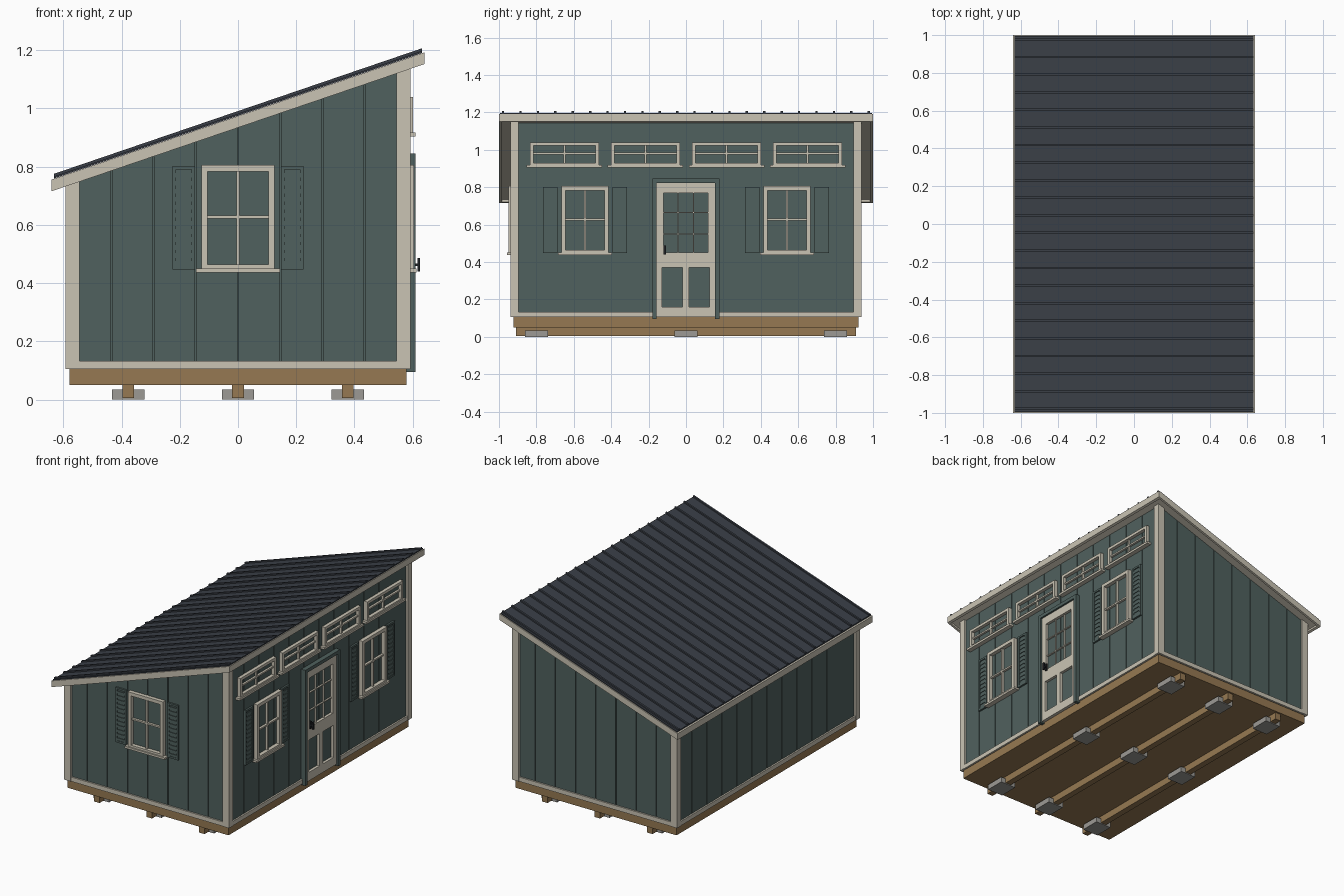
import bpy, bmesh

if "Cube" in bpy.data.objects:
    bpy.data.objects.remove(bpy.data.objects["Cube"])

SLOPE = 0.341                     # roof rise per unit of x
def srgb(r, g, b):
    f = lambda c: (c / 255 / 12.92) if c < 11 else ((c / 255 + 0.055) / 1.055) ** 2.4
    return (f(r), f(g), f(b), 1)

def material(name, *rgb):
    m = bpy.data.materials.new(name)
    m.diffuse_color = srgb(*rgb)
    m.use_nodes = True
    m.node_tree.nodes["Principled BSDF"].inputs["Base Color"].default_value = m.diffuse_color
    return m

GREEN = material("wall green", 80, 97, 94)
CREAM = material("trim cream", 202, 196, 180)
ROOF = material("roof charcoal", 58, 63, 71)
WOOD = material("timber brown", 150, 121, 82)
STONE = material("block grey", 156, 154, 149)
BLACK = material("handle black", 32, 34, 38)

def prisms(name, mat, parts):
    """Each part is (xz outline, y0, y1): an outline extruded along y."""
    bm = bmesh.new()
    for outline, y0, y1 in parts:
        a = [bm.verts.new((x, y0, z)) for x, z in outline]
        b = [bm.verts.new((x, y1, z)) for x, z in outline]
        bm.faces.new(a)
        bm.faces.new(b[::-1])
        for i in range(len(a)):
            j = (i + 1) % len(a)
            bm.faces.new((a[j], a[i], b[i], b[j]))
    bmesh.ops.recalc_face_normals(bm, faces=bm.faces)
    me = bpy.data.meshes.new(name)
    bm.to_mesh(me)
    bm.free()
    me.materials.append(mat)
    ob = bpy.data.objects.new(name, me)
    bpy.context.collection.objects.link(ob)
    return ob

def box(x0, x1, y0, y1, z0, z1):
    return ([(x0, z0), (x1, z0), (x1, z1), (x0, z1)], y0, y1)

def under_roof(x0, x1, y0, y1, z0, top=0.95):
    """Box whose top follows the roof slope."""
    return ([(x0, z0), (x1, z0), (x1, top + SLOPE * x1), (x0, top + SLOPE * x0)], y0, y1)

def sloped(x0, x1, y0, y1, lo, hi):
    """Sloping slab; lo and hi are heights at x = 0."""
    return ([(x0, lo + SLOPE * x0), (x1, lo + SLOPE * x1),
             (x1, hi + SLOPE * x1), (x0, hi + SLOPE * x0)], y0, y1)

def on_wall(side, u0, u1, z0, z1, d0, d1):
    """Box on the front or right wall; d is the distance out from that wall."""
    if side == "front":
        return box(u0, u1, -WY - d1, -WY - d0, z0, z1)
    return box(WX + d0, WX + d1, u0, u1, z0, z1)

WX, WY = 0.58, 0.925              # outer wall planes
BASE = 0.105                      # underside of the walls

# Foundation blocks, skids and floor frame
SKIDS = (-0.377, 0, 0.377)
prisms("foundation_blocks", STONE, [box(x - 0.055, x + 0.055, y - 0.062, y + 0.062, 0, 0.034)
                                    for x in SKIDS for y in (-0.8, 0, 0.8)])
prisms("skids", WOOD, [box(x - 0.02, x + 0.02, -0.91, 0.91, 0.005, 0.05) for x in SKIDS])
prisms("floor_frame", WOOD, [box(-0.578, 0.578, -0.922, 0.922, 0.05, BASE)])

# Walls: a core with boards separated by narrow grooves
prisms("wall_core", GREEN, [under_roof(-0.574, 0.574, -0.919, 0.919, BASE)])
def boards(half, count):
    step = 2 * half / count
    return [(-half + i * step + 0.002, -half + (i + 1) * step - 0.002) for i in range(count)]
prisms("end_wall_boards", GREEN, [under_roof(a, b, y, y + 0.007, BASE)
                                  for a, b in boards(WX, 8) for y in (-WY, WY - 0.007)])
prisms("side_wall_boards", GREEN, [under_roof(x, x + 0.007, a, b, BASE)
                                   for a, b in boards(WY, 12) for x in (-WX, WX - 0.007)])

# Corner posts and base trim
prisms("corner_trim", CREAM, [under_roof(x, x + 0.047, y, y + 0.042, BASE)
                              for x in (-0.592, 0.545) for y in (-0.937, 0.895)])
prisms("base_trim", CREAM,
       [box(-0.55, 0.55, y, y + 0.012, BASE, 0.133) for y in (-0.935, 0.923)] +
       [box(-0.59, -0.578, -0.9, 0.9, BASE, 0.133)] +
       [box(0.578, 0.59, a, b, BASE, 0.133) for a, b in ((-0.9, -0.17), (0.17, 0.9))])

# Roof: soffit, fascia boards, metal sheet and ribs
prisms("soffit", CREAM, [sloped(-0.63, 0.63, -0.99, 0.99, 0.946, 0.974)])
prisms("rake_boards", CREAM, [sloped(-0.64, 0.64, y, y + 0.015, 0.934, 0.974) for y in (-1, 0.985)])
prisms("eave_boards", CREAM, [sloped(x, x + 0.015, -0.985, 0.985, 0.934, 0.974) for x in (-0.64, 0.625)])
prisms("roof_sheet", ROOF, [sloped(-0.632, 0.632, -0.995, 0.995, 0.975, 0.982)])
prisms("roof_ribs", ROOF, [sloped(-0.632, 0.632, y - 0.006, y + 0.006, 0.98, 0.991)
                           for y in (-0.978 + 0.0931 * i for i in range(22))])

def window(name, side, u, half, z0, z1, depth, edge, sill):
    """Frame with a cross of glazing bars and a wider sill."""
    bar = 0.005
    mid = (z0 + z1) / 2
    P = lambda *a: on_wall(side, *a)
    prisms(name, CREAM, [
        P(u - half, u - half + edge, z0, z1, -0.002, depth),
        P(u + half - edge, u + half, z0, z1, -0.002, depth),
        P(u - half + edge, u + half - edge, z1 - edge, z1, -0.002, depth),
        P(u - half + edge, u + half - edge, z0, z0 + edge * 0.6, -0.002, depth),
        P(u - bar, u + bar, z0, z1 - edge, -0.002, depth * 0.6),
        P(u - half + edge, u + half - edge, mid - bar, mid + bar, -0.002, depth * 0.6),
        P(u - half - 0.018, u + half + 0.018, z0 - sill, z0, -0.002, depth + 0.008)])

def shutter(name, side, u0, u1, z0, z1):
    """Louvred shutter: frame, backing and slats."""
    e, n = 0.012, 12
    step = (z1 - z0 - 2 * e) / n
    P = lambda *a: on_wall(side, *a)
    parts = [P(u0, u0 + e, z0, z1, 0, 0.012), P(u1 - e, u1, z0, z1, 0, 0.012),
             P(u0 + e, u1 - e, z0, z0 + e, 0, 0.012), P(u0 + e, u1 - e, z1 - e, z1, 0, 0.012),
             P(u0 + e, u1 - e, z0 + e, z1 - e, 0, 0.005)]
    parts += [P(u0 + e, u1 - e, z0 + e + i * step, z0 + e + (i + 0.6) * step, 0.004, 0.009)
              for i in range(n)]
    prisms(name, GREEN, parts)

# Sash windows with shutters
for name, side, u in (("front", "front", 0), ("side_near", "right", -0.54), ("side_far", "right", 0.54)):
    window(name + "_window", side, u, 0.126, 0.45, 0.805, 0.025, 0.022, 0.013)
    shutter(name + "_left_shutter", side, u - 0.225, u - 0.147, 0.447, 0.802)
    shutter(name + "_right_shutter", side, u + 0.147, u + 0.225, 0.447, 0.802)

# Transom windows high on the right wall
for i, u in enumerate((-0.65, -0.217, 0.217, 0.65)):
    window("transom_window_%d" % (i + 1), "right", u, 0.184, 0.918, 1.04, 0.022, 0.018, 0.014)

# Door: casing, cream stiles and rails, glazing bars, handle
R = lambda *a: on_wall("right", *a)
prisms("door_casing", GREEN, [R(-0.18, -0.158, 0.095, 0.845, -0.002, 0.03),
                              R(0.156, 0.178, 0.095, 0.845, -0.002, 0.03),
                              R(-0.158, 0.156, 0.823, 0.845, -0.002, 0.03)])
prisms("door", CREAM, [
    R(-0.158, -0.128, BASE, 0.823, -0.002, 0.018), R(0.126, 0.156, BASE, 0.823, -0.002, 0.018),
    R(-0.128, 0.126, 0.77, 0.823, -0.002, 0.018), R(-0.128, 0.126, 0.37, 0.45, -0.002, 0.018),
    R(-0.128, 0.126, BASE, 0.16, -0.002, 0.018), R(-0.019, 0.015, 0.16, 0.37, -0.002, 0.018),
    R(-0.128, -0.12, 0.45, 0.77, -0.002, 0.018), R(0.118, 0.126, 0.45, 0.77, -0.002, 0.018)])
prisms("door_glazing_bars", CREAM,
       [R(u - 0.003, u + 0.003, 0.45, 0.77, -0.002, 0.01) for u in (-0.042, 0.04)] +
       [R(-0.12, 0.118, z - 0.003, z + 0.003, -0.002, 0.01) for z in (0.55, 0.665)])
prisms("door_handle", BLACK, [R(-0.121, -0.106, 0.44, 0.487, 0.016, 0.024),
                              R(-0.118, -0.109, 0.458, 0.468, 0.024, 0.036),
                              R(-0.121, -0.106, 0.44, 0.487, 0.036, 0.045)])
